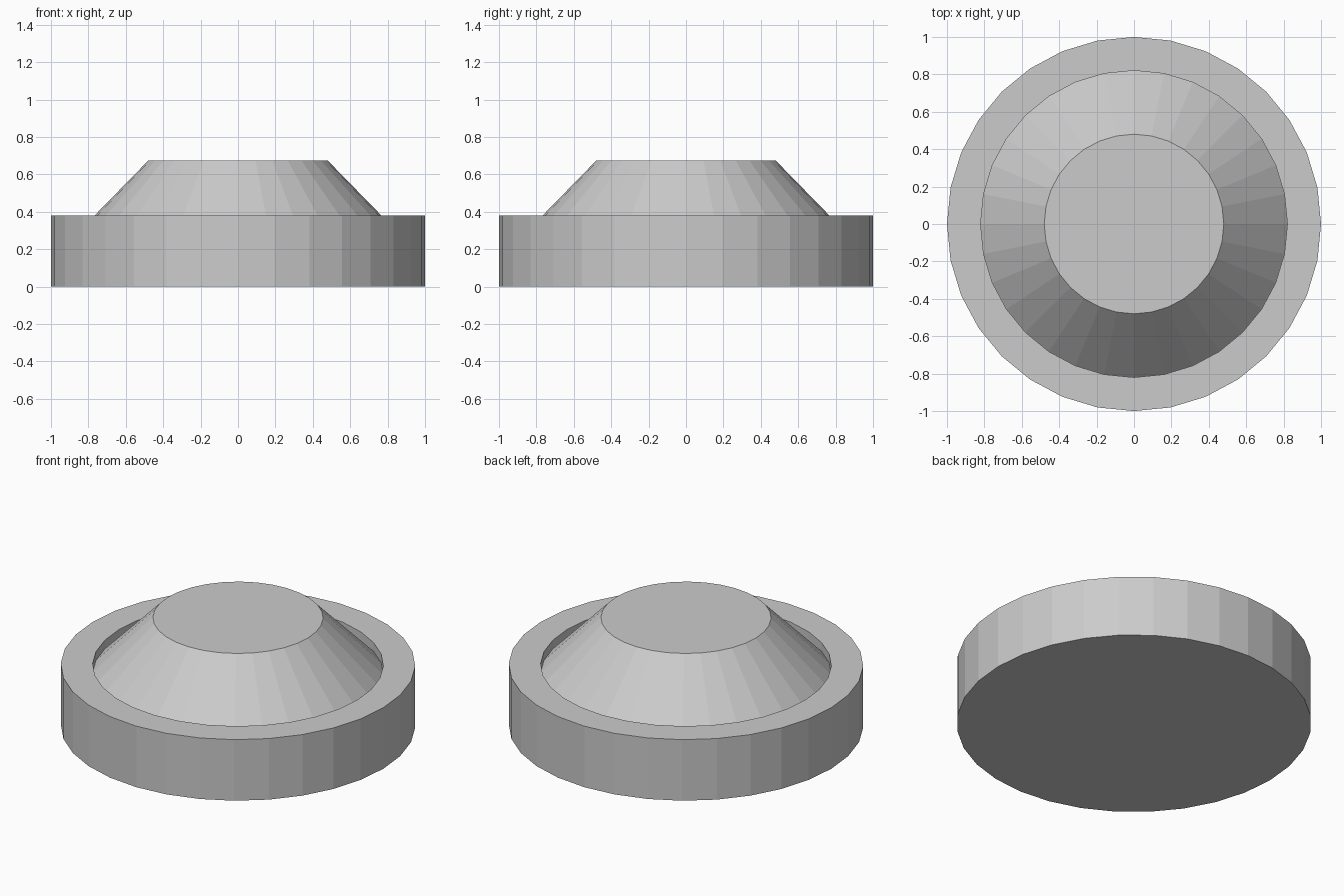
import bpy, bmesh
from math import cos, sin, tau

if "Cube" in bpy.data.objects:
    bpy.data.objects.remove(bpy.data.objects["Cube"])

SIDES = 32

# Profile (radius, height) from the base edge up to the top plateau
profile = [
    (1.0, 0.0),      # base edge
    (1.0, 0.38),     # outer rim
    (0.82, 0.38),    # inner rim
    (0.82, 0.326),   # groove bottom
    (0.48, 0.674),   # plateau edge
]


def lathe(name, points, sides):
    """Revolve a profile around z and close both ends with flat caps."""
    bm = bmesh.new()
    rings = [[bm.verts.new((r * cos(tau * i / sides), r * sin(tau * i / sides), z))
              for i in range(sides)] for r, z in points]
    for low, high in zip(rings, rings[1:]):
        for i in range(sides):
            j = (i + 1) % sides
            bm.faces.new((low[i], low[j], high[j], high[i]))
    bm.faces.new(rings[0][::-1])
    bm.faces.new(rings[-1])
    mesh = bpy.data.meshes.new(name)
    bm.to_mesh(mesh)
    bm.free()
    obj = bpy.data.objects.new(name, mesh)
    bpy.context.collection.objects.link(obj)
    return obj


# Round button: rim, narrow groove and tapered centre in one solid
lathe("round_button", profile, SIDES)
